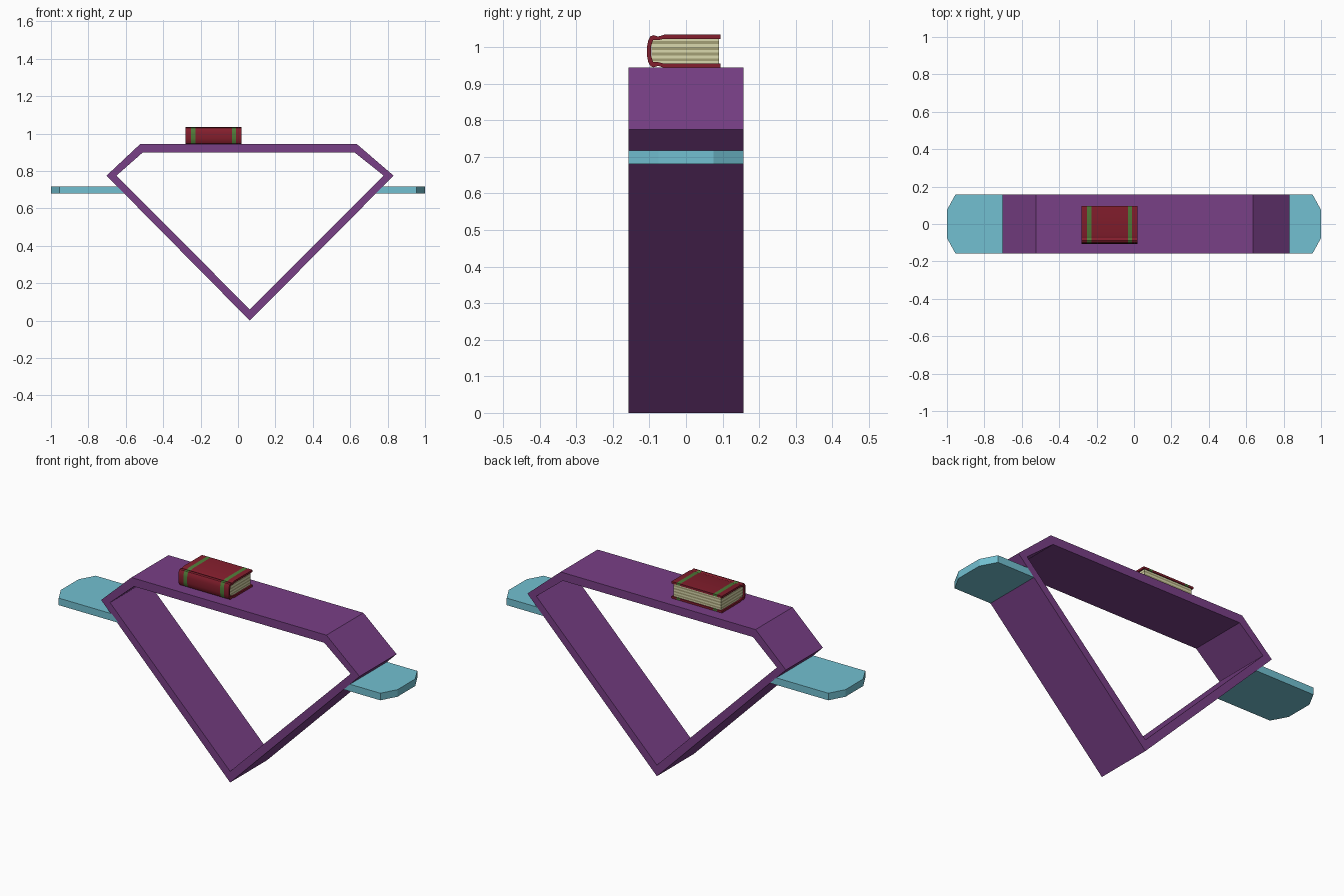
import bpy, bmesh

if "Cube" in bpy.data.objects:
    bpy.data.objects.remove(bpy.data.objects["Cube"])


def material(name, rgb):
    m = bpy.data.materials.new(name)
    m.diffuse_color = (*rgb, 1)
    m.use_nodes = True
    m.node_tree.nodes["Principled BSDF"].inputs["Base Color"].default_value = m.diffuse_color
    return m


def loft(name, sections, mats, pattern=(0,), closed=False, smooth=False):
    """Skin matching cross-sections; pattern gives a material per segment."""
    bm = bmesh.new()
    rings = [[bm.verts.new(p) for p in s] for s in sections]
    n = len(rings[0])
    for i in range(len(rings) if closed else len(rings) - 1):
        a, b = rings[i], rings[(i + 1) % len(rings)]
        for k in range(n):
            f = bm.faces.new((a[k], a[(k + 1) % n], b[(k + 1) % n], b[k]))
            f.material_index = pattern[i % len(pattern)]
    if not closed:
        bm.faces.new(rings[0])
        bm.faces.new(rings[-1])
    bmesh.ops.recalc_face_normals(bm, faces=bm.faces)
    me = bpy.data.meshes.new(name)
    bm.to_mesh(me)
    bm.free()
    for m in mats:
        me.materials.append(m)
    ob = bpy.data.objects.new(name, me)
    bpy.context.collection.objects.link(ob)
    if smooth:
        bpy.context.view_layer.objects.active = ob
        ob.select_set(True)
        bpy.ops.object.shade_smooth_by_angle(angle=0.6)
        ob.select_set(False)
    return ob


purple = material("purple", (0.19, 0.05, 0.24))
cyan = material("cyan", (0.17, 0.53, 0.64))
red = material("red_cover", (0.23, 0.013, 0.026))
green = material("green_band", (0.08, 0.20, 0.04))
cream = material("cream_paper", (0.70, 0.69, 0.42))
tan = material("tan_paper", (0.37, 0.35, 0.18))

W = 0.157

# Gem-shaped hollow frame
outer = [(-0.703, 0.775), (-0.523, 0.944), (0.635, 0.944), (0.832, 0.775), (0.063, 0.0)]
inner = [(-0.65, 0.775), (-0.508, 0.9), (0.622, 0.9), (0.779, 0.775), (0.063, 0.06)]
loft("frame", [[(ox, -W, oz), (ox, W, oz), (ix, W, iz), (ix, -W, iz)]
               for (ox, oz), (ix, iz) in zip(outer, inner)], [purple], closed=True)

# Side shelves, sloped where they enter the frame
for name, s, root_low, root_high in (("left_shelf", -1, 0.60, 0.64),
                                     ("right_shelf", 1, 0.728, 0.767)):
    loft(name, [[(s * x, y, z) for x, y in
                 ((root, -W), (0.955, -W), (1, -0.075), (1, 0.075), (0.955, W), (root, W))]
                for root, z in ((root_low, 0.68), (root_high, 0.718))], [cyan])

# Book cover: rounded spine with hinge grooves, banded along its length
mid = 0.989
half_out = [(0.095, 0.045), (-0.060, 0.045), (-0.076, 0.040), (-0.088, 0.044),
            (-0.097, 0.041), (-0.103, 0.030), (-0.106, 0.015)]
half_in = [(0.095, 0.034), (-0.060, 0.034), (-0.076, 0.030), (-0.090, 0.030), (-0.096, 0.012)]


def mirrored(half):
    return [(y, mid + h) for y, h in half] + [(y, mid - h) for y, h in reversed(half)]


profile = mirrored(half_out) + mirrored(half_in)[::-1]
loft("book_cover", [[(x, y, z) for y, z in profile]
                    for x in (-0.28, -0.25, -0.228, -0.032, -0.01, 0.02)],
     [red, green], (0, 1), smooth=True)

# Page block with striped layers
levels = [mid - 0.035 + 0.07 * i / 9 for i in range(10)]
loft("book_pages", [[(-0.272, -0.094, z), (0.012, -0.094, z), (0.012, 0.09, z), (-0.272, 0.09, z)]
                    for z in levels], [cream, tan], (0, 1))
